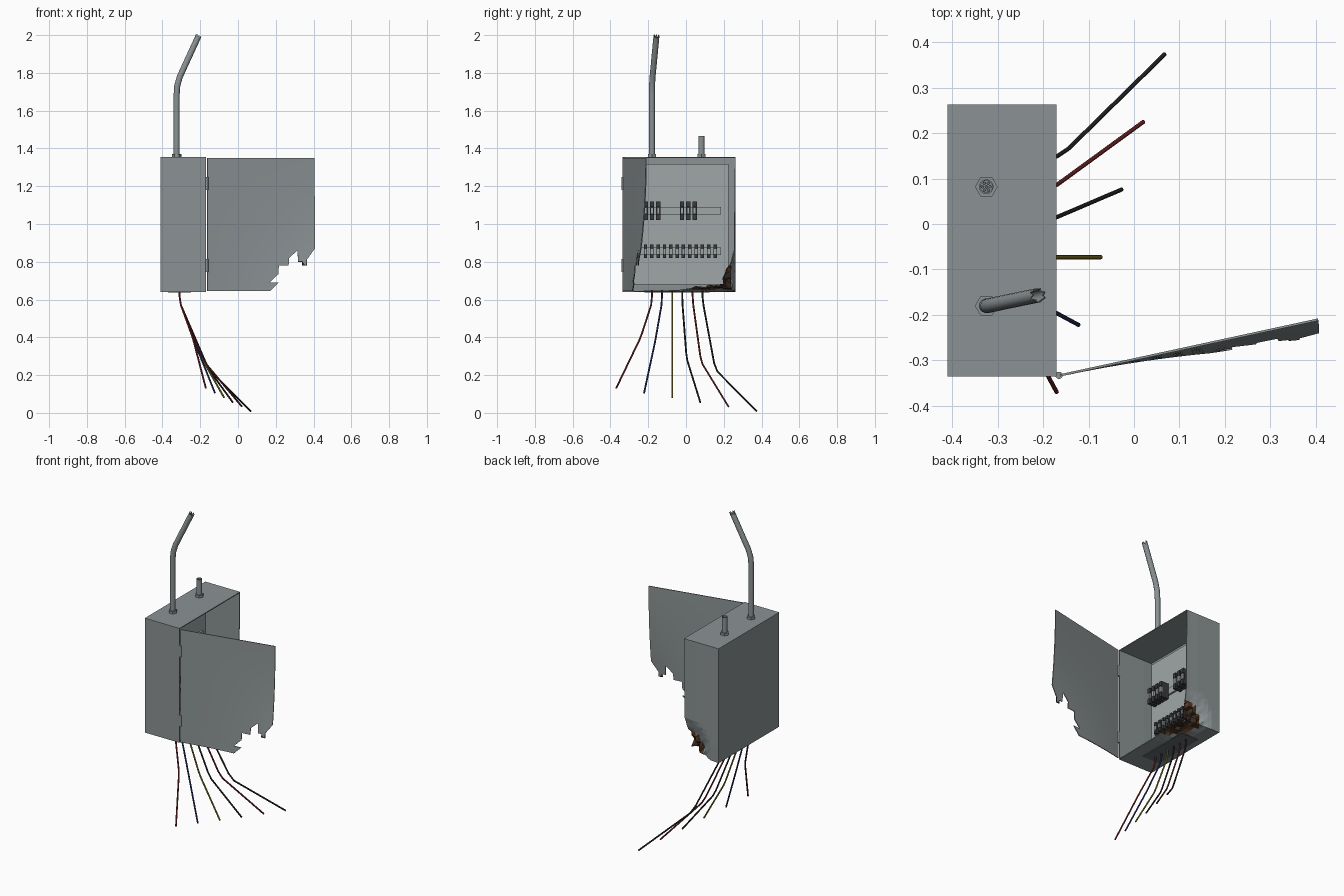
import bpy, bmesh, math, random
from mathutils import Vector

if "Cube" in bpy.data.objects:
    bpy.data.objects.remove(bpy.data.objects["Cube"])

random.seed(7)


def mat(name, r, g, b):
    m = bpy.data.materials.new(name)
    m.diffuse_color = (r, g, b, 1)
    m.use_nodes = True
    m.node_tree.nodes["Principled BSDF"].inputs["Base Color"].default_value = m.diffuse_color
    return m


GREY = mat("box grey", .26, .29, .297)
PANEL = mat("panel grey", .35, .38, .385)
PLATE = mat("plate grey", .13, .14, .145)
DARK = mat("breaker dark", .04, .042, .045)
RED = mat("wire red", .21, .025, .025)
BLUE = mat("wire blue", .025, .04, .17)
YELLOW = mat("wire yellow", .28, .23, .025)
BLACK = mat("wire black", .025, .025, .028)
RUST = mat("rust brown", .1, .042, .018)
CHAR = mat("charred brown", .045, .026, .016)


def finish(name, bm, mats, smooth=False, wall=0, offset=-1):
    me = bpy.data.meshes.new(name)
    bm.to_mesh(me)
    bm.free()
    for m in mats:
        me.materials.append(m)
    ob = bpy.data.objects.new(name, me)
    bpy.context.collection.objects.link(ob)
    bpy.context.view_layer.objects.active = ob
    ob.select_set(True)
    if wall:
        s = ob.modifiers.new("wall", "SOLIDIFY")
        s.thickness, s.offset = wall, offset
        bpy.ops.object.modifier_apply(modifier="wall")
    if smooth:
        bpy.ops.object.shade_smooth_by_angle(angle=math.radians(40))
    ob.select_set(False)
    return ob


def add_box(bm, lo, hi):
    lo, hi = Vector(lo), Vector(hi)
    for v in bmesh.ops.create_cube(bm, size=1)["verts"]:
        v.co = Vector([(lo[i] + hi[i]) / 2 + v.co[i] * (hi[i] - lo[i]) for i in range(3)])


def box(name, lo, hi, m):
    bm = bmesh.new()
    add_box(bm, lo, hi)
    return finish(name, bm, [m])


def cut(bm, axis, pos):
    no, co = [0, 0, 0], [0, 0, 0]
    no[axis], co[axis] = 1, pos
    bmesh.ops.bisect_plane(bm, geom=bm.verts[:] + bm.edges[:] + bm.faces[:],
                           plane_co=co, plane_no=no)


def sweep(name, pts, r, sides, m, jag=0, hollow=False):
    """Round tube through the points; jag roughens the last ring."""
    pts = [Vector(p) for p in pts]
    bm = bmesh.new()
    rings = []
    for i, p in enumerate(pts):
        t = (pts[min(i + 1, len(pts) - 1)] - pts[max(i - 1, 0)]).normalized()
        u = t.cross(Vector((0, 1, 0))).normalized()
        w = t.cross(u)
        ring = []
        for k in range(sides):
            a = 2 * math.pi * k / sides
            q = p + (u * math.cos(a) + w * math.sin(a)) * r
            if jag and i == len(pts) - 1:
                q -= t * (jag * (k % 2) * random.uniform(.6, 1.2))
            ring.append(bm.verts.new(q))
        rings.append(ring)
    for a, b in zip(rings, rings[1:]):
        for k in range(sides):
            bm.faces.new((a[k], a[(k + 1) % sides], b[(k + 1) % sides], b[k]))
    if not hollow:
        bm.faces.new(rings[0])
        bm.faces.new(rings[-1])
    bmesh.ops.recalc_face_normals(bm, faces=bm.faces[:])
    return finish(name, bm, [m], True, .003 if hollow else 0)


# enclosure: open on +x, with a burnt and dented lower corner
X0, X1, Y0, Y1, Z0, Z1 = -.41, -.17, -.335, .263, .64, 1.355


def damage(c):
    return max(0, 1 - math.sqrt(((c.y - Y1) / .36) ** 2 + ((c.z - Z0) / .24) ** 2
                                + ((c.x - X1) / .2) ** 2))


bm = bmesh.new()
add_box(bm, (X0, Y0, Z0), (X1, Y1, Z1))
bmesh.ops.delete(bm, geom=[f for f in bm.faces if f.normal.x > .5], context="FACES")
for k in range(1, 8):
    cut(bm, 0, X1 - .026 * k)
    cut(bm, 1, Y1 - .042 * k)
    cut(bm, 2, Z0 + .031 * k)
bmesh.ops.triangulate(bm, faces=[f for f in bm.faces if damage(f.calc_center_median()) > 0])
torn = []
for f in bm.faces:
    d = damage(f.calc_center_median()) + random.uniform(-.04, .04)
    f.material_index = 2 if d > .58 else 1 if d > .46 else 0
    if d > .9 or (f.normal.y > .5 and d > .7 and random.random() < .15):
        torn.append(f)
bmesh.ops.delete(bm, geom=torn, context="FACES")
for v in bm.verts:
    d = damage(v.co) ** 1.3
    n = random.uniform(.85, 1.15) if d < .35 else random.uniform(.6, 1.35)
    v.co += Vector((-.03 * d * n, -.075 * d * n, .045 * d * n))
finish("enclosure", bm, [GREY, RUST, CHAR], False, .006)

# mounting panel and rails
box("mounting_panel", (-.39, -.3, .68), (-.38, .225, 1.318), PANEL)
for name, z in (("upper_rail", 1.07), ("lower_rail", .855)):
    box(name, (-.38, -.257, z - .02), (-.368, .185, z + .02), PANEL)


# breakers and terminals: dark bodies with a pale middle
def row(name, ys, z, w, h, depth):
    body, tog = bmesh.new(), bmesh.new()
    for y in ys:
        x = -.368
        add_box(body, (x, y - w, z - h), (x + depth * .8, y + w, z + h))
        for sgn in (-1, 1):
            add_box(body, (x, y - w, z + sgn * h * .7 - h * .3),
                    (x + depth, y + w, z + sgn * h * .7 + h * .3))
        add_box(tog, (x + depth * .7, y - w * .7, z - h * .35),
                (x + depth, y + w * .7, z + h * .35))
    finish(name, body, [DARK])
    finish(name + "_levers", tog, [PANEL])


row("breakers", [-.246, -.213, -.18, -.147, -.022, .012, .046], 1.07, .011, .05, .052)
row("terminals", [.154 - .0335 * i for i in range(12)], .855, .009, .036, .032)

# torn door, swung open and bent at its lower free corner
outline = [(-.163, 1.35), (.405, 1.35), (.407, .87), (.364, .81), (.364, .78), (.34, .78),
           (.34, .8), (.318, .8), (.315, .86), (.27, .82), (.268, .78), (.216, .78),
           (.214, .735), (.168, .69), (.216, .69), (.17, .645), (-.163, .645)]
bm = bmesh.new()
bm.faces.new([bm.verts.new((x, 0, z)) for x, z in outline])
for k in range(1, 12):
    cut(bm, 0, -.163 + .0475 * k)
    cut(bm, 2, 1.35 - .0587 * k)
bmesh.ops.triangulate(bm, faces=bm.faces[:])
for f in bm.faces:
    c = f.calc_center_median()
    f.material_index = 1 if c.x > .3 and c.z < .795 else 0
for v in bm.verts:
    s = max(0, (v.co.x + .163) / .57 * (1.35 - v.co.z) / .705)
    v.co.y = -.333 + .216 * (v.co.x + .163) - .06 * s * s
bmesh.ops.recalc_face_normals(bm, faces=bm.faces[:])
finish("door", bm, [GREY, CHAR], True, .005, 0)

# hinges
for i, z in enumerate((1.215, .78)):
    sweep("hinge_%d" % (i + 1), [(-.165, -.333, z - .035), (-.165, -.333, z + .035)], .008, 12, GREY)

# broken conduits with hex nuts on the roof
CX, CY1, CY2 = -.325, -.18, .082
sweep("long_conduit", [(CX, CY1, 1.35), (CX, CY1, 1.68), (-.322, CY1, 1.73), (-.308, -.177, 1.78),
                       (-.285, -.172, 1.83), (-.207, -.156, 2.0)], .016, 14, GREY, .02, True)
sweep("short_conduit", [(CX, CY2, 1.35), (CX, CY2, 1.465)], .016, 16, GREY, 0, True)
for i, y in enumerate((CY1, CY2)):
    sweep("conduit_nut_%d" % (i + 1), [(CX, y, 1.35), (CX, y, 1.37)], .025, 6, GREY)
for k in range(7):
    a = k * math.pi / 3
    r = .0085 if k else 0
    x, y = CX + r * math.cos(a), CY2 + r * math.sin(a)
    sweep("cut_core_%d" % k, [(x, y, 1.36), (x, y, 1.457)], .0038, 8, PLATE)

# cable entry plate under the box
box("cable_entry_plate", (-.37, -.22, .637), (-.25, .125, .641), PLATE)

# hanging wires: start y, bend point, end point
wires = [
    ("red", RED, -.18, (-.24, -.24, .4), (-.17, -.37, .13)),
    ("blue", BLUE, -.127, (-.232, -.163, .38), (-.122, -.222, .105)),
    ("yellow", YELLOW, -.073, (-.215, -.073, .33), (-.073, -.073, .08)),
    ("black", BLACK, -.02, (-.198, .003, .29), (-.027, .076, .055)),
    ("second_red", RED, .035, (-.178, .08, .27), (.021, .225, .033)),
    ("second_black", BLACK, .087, (-.155, .155, .23), (.068, .374, .009)),
]
for name, m, y, bend, end in wires:
    bend, end = Vector(bend), Vector(end)
    top = Vector((-.302, y + (bend.y - y) * .08, .57))
    pre = bend + (top - bend) * .1
    post = bend + (end - bend) * .05
    sweep("wire_" + name, [(-.31, y, .65), (-.31, y, .62), top, pre, post, end], .0048, 8, m)
